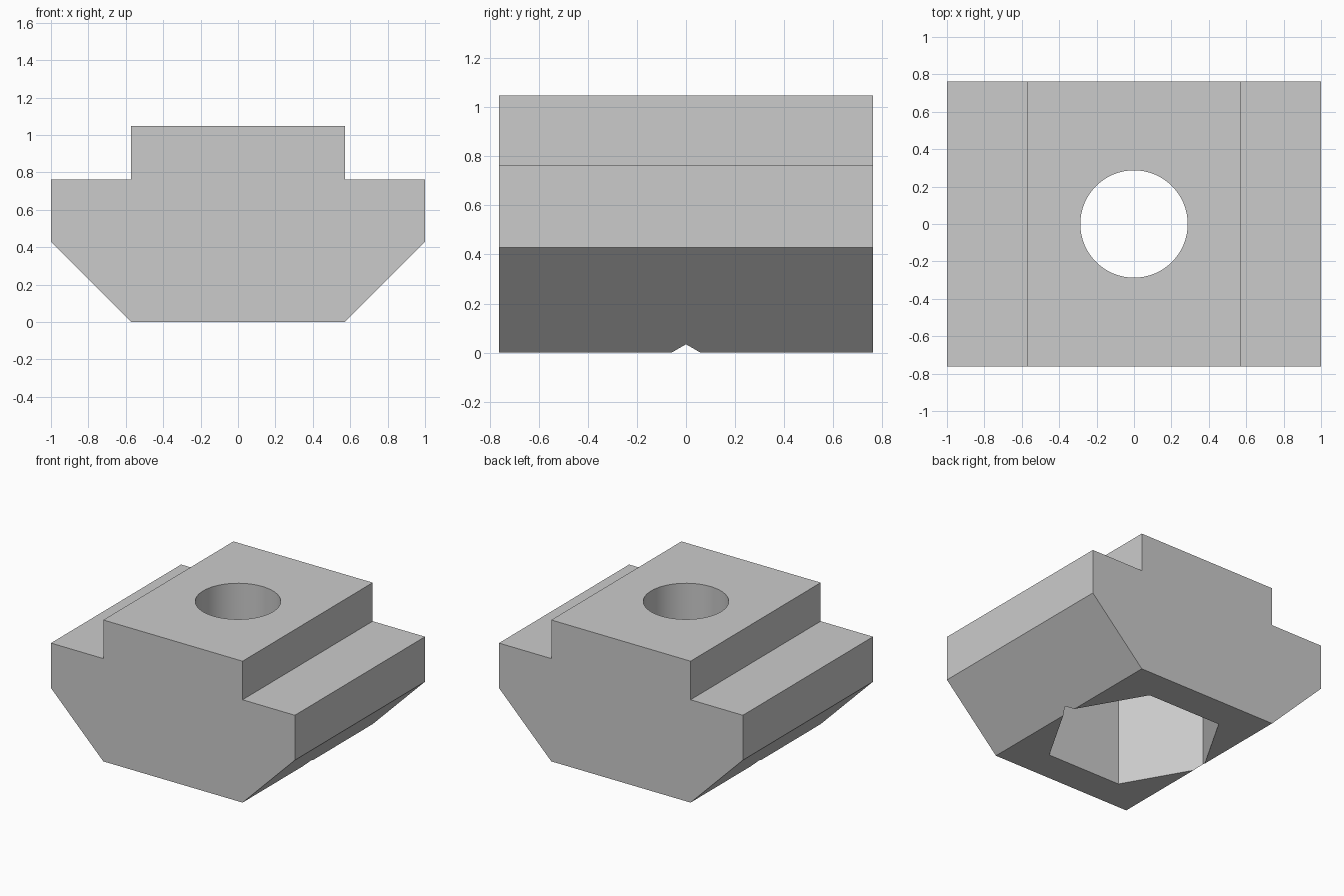
import bpy
import bmesh
import math
from mathutils import Matrix

cube = bpy.data.objects.get("Cube")
if cube:
    bpy.data.objects.remove(cube, do_unlink=True)

HALF_LENGTH = 0.762
HEIGHT = 1.048
POCKET_DEPTH = 0.71

# Plain grey metal
grey = bpy.data.materials.new("plain_grey")
grey.use_nodes = True
colour = (0.6, 0.6, 0.6, 1)
grey.diffuse_color = colour
grey.node_tree.nodes["Principled BSDF"].inputs["Base Color"].default_value = colour


def add_object(name, bm):
    bmesh.ops.recalc_face_normals(bm, faces=bm.faces[:])
    mesh = bpy.data.meshes.new(name)
    bm.to_mesh(mesh)
    bm.free()
    mesh.materials.append(grey)
    obj = bpy.data.objects.new(name, mesh)
    bpy.context.collection.objects.link(obj)
    return obj


def prism_cutter(name, sides, radius, bottom, top):
    bm = bmesh.new()
    bmesh.ops.create_cone(bm, cap_ends=True, segments=sides, radius1=radius,
                          radius2=radius, depth=top - bottom)
    # Put one corner on the x axis
    corner = bm.verts[:][0].co
    turn = Matrix.Rotation(-math.atan2(corner.y, corner.x), 4, "Z")
    lift = Matrix.Translation((0, 0, (bottom + top) / 2))
    bmesh.ops.transform(bm, matrix=lift @ turn, verts=bm.verts[:])
    obj = add_object(name, bm)
    obj.hide_render = True
    return obj


# Stepped, chamfered block: mirrored half profile extruded along y
half = [(0.571, 0), (1, 0.429), (1, 0.762), (0.571, 0.762), (0.571, HEIGHT)]
profile = half + [(-x, z) for x, z in reversed(half)]
bm = bmesh.new()
face = bm.faces.new([bm.verts.new((x, -HALF_LENGTH, z)) for x, z in profile])
extruded = bmesh.ops.extrude_face_region(bm, geom=[face])["geom"]
bmesh.ops.translate(bm, vec=(0, 2 * HALF_LENGTH, 0),
                    verts=[v for v in extruded if isinstance(v, bmesh.types.BMVert)])
block = add_object("slot_nut_block", bm)

# Hexagonal nut pocket from below, round bolt hole through the top
cutters = [
    prism_cutter("hex_pocket_cutter", 6, 0.605, -0.2, POCKET_DEPTH),
    prism_cutter("bolt_hole_cutter", 64, 0.287, POCKET_DEPTH - 0.2, HEIGHT + 0.2),
]
bpy.ops.object.select_all(action="DESELECT")
block.select_set(True)
bpy.context.view_layer.objects.active = block
for cutter in cutters:
    cut = block.modifiers.new(cutter.name, "BOOLEAN")
    cut.operation = "DIFFERENCE"
    cut.solver = "EXACT"
    cut.object = cutter
    bpy.ops.object.modifier_apply(modifier=cut.name)
    bpy.data.objects.remove(cutter, do_unlink=True)

bpy.ops.object.shade_smooth_by_angle(angle=math.radians(30))
